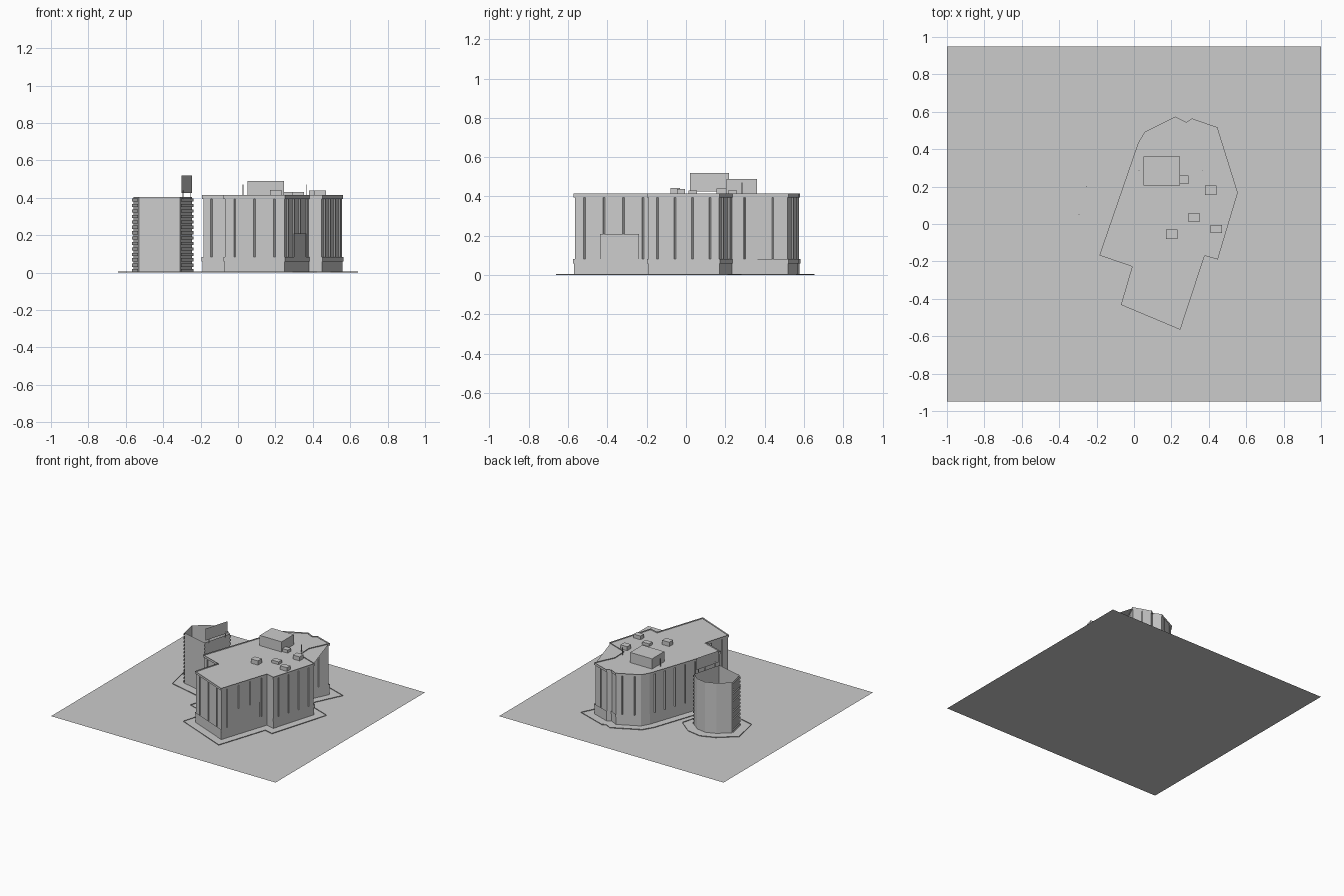
import bpy, bmesh, math
from mathutils import Vector

if "Cube" in bpy.data.objects:
    bpy.data.objects.remove(bpy.data.objects["Cube"])


def make(name, bm):
    me = bpy.data.meshes.new(name)
    bm.to_mesh(me)
    bm.free()
    ob = bpy.data.objects.new(name, me)
    bpy.context.collection.objects.link(ob)
    return ob


def offset(poly, d):
    """Push a counter-clockwise outline outward by d with mitred corners."""
    pts = [Vector(p) for p in poly]
    out = []
    for i, p in enumerate(pts):
        a = (p - pts[i - 1]).normalized()
        b = (pts[(i + 1) % len(pts)] - p).normalized()
        n1, n2 = Vector((a.y, -a.x)), Vector((b.y, -b.x))
        m = n1 + n2
        out.append(p + m * (2 * d / max(m.length_squared, 0.6)))
    return out


def ribbon(bm, pts, z0, z1, closed=True):
    """Upright single-sided wall strip along an outline."""
    low = [bm.verts.new((p[0], p[1], z0)) for p in pts]
    top = [bm.verts.new((p[0], p[1], z1)) for p in pts]
    n = len(pts)
    for i in range(n if closed else n - 1):
        j = (i + 1) % n
        bm.faces.new((low[i], low[j], top[j], top[i]))


def wall(name, pts, z0, z1):
    bm = bmesh.new()
    ribbon(bm, pts, z0, z1)
    return make(name, bm)


def slab(name, pts, z):
    bm = bmesh.new()
    bm.faces.new([bm.verts.new((p[0], p[1], z)) for p in pts])
    bmesh.ops.triangulate(bm, faces=bm.faces[:])
    return make(name, bm)


def box(name, x0, x1, y0, y1, z0, z1):
    bm = bmesh.new()
    bmesh.ops.create_cube(bm, size=1)
    for v in bm.verts:
        v.co = ((x0 + x1) / 2 + v.co.x * (x1 - x0),
                (y0 + y1) / 2 + v.co.y * (y1 - y0),
                (z0 + z1) / 2 + v.co.z * (z1 - z0))
    return make(name, bm)


# Outlines, counter-clockwise
MAIN = [(-.065, -.43), (.245, -.56), (.375, -.165), (.445, -.185), (.55, .165),
        (.375, .23), (.368, .365), (.44, .515), (.31, .56), (.28, .54),
        (.22, .57), (.06, .49), (.025, .43), (-.18, -.165), (-.005, -.225)]
TOWER = [(-.53, .075), (-.31, .02), (-.247, .25), (-.31, .30), (-.39, .315),
         (-.47, .285), (-.558, .21)]

# Ground sheet and low kerbs
slab("ground_sheet", [(-1, -.95), (1, -.95), (1, .95), (-1, .95)], 0)
wall("main_kerb", offset(MAIN, .075), 0, .005)
wall("tower_kerb", offset(TOWER, .075), 0, .005)

# Main block: facade, plinth, ledge, parapet and roof
wall("main_facade", offset(MAIN, .004), 0, .405)
wall("plinth", offset(MAIN, .007), 0, .06)
wall("ledge", offset(MAIN, .011), .06, .083)
wall("parapet", offset(MAIN, .010), .395, .414)
slab("main_roof", offset(MAIN, .004), .408)

# Slim three-sided pilasters spaced along the facade
bm = bmesh.new()
edge = offset(MAIN, .004)
for i, a in enumerate(edge):
    b = edge[(i + 1) % len(edge)]
    t = (b - a).normalized()
    n = Vector((t.y, -t.x))
    count = int((b - a).length / .09)
    for k in range(count):
        c = a.lerp(b, (k + .5) / count)
        ribbon(bm, [c - t * .005, c + n * .007, c + t * .005], .083, .395, False)
make("pilasters", bm)

# Entrance panel on the right-hand wall
bm = bmesh.new()
a, b = edge[1], edge[2]
n = Vector(((b - a).y, -(b - a).x)).normalized() * .009
ribbon(bm, [a.lerp(b, .33) + n, a.lerp(b, .83) + n], .08, .21, False)
make("entrance_panel", bm)

# Rooftop plant boxes
for name, *d in [("plant_room", .05, .245, .205, .36, .49),
                 ("vent_a", .245, .292, .215, .258, .432),
                 ("vent_b", .38, .44, .155, .205, .44),
                 ("vent_c", .29, .352, .013, .056, .43),
                 ("vent_d", .408, .47, -.047, -.005, .438),
                 ("vent_e", .17, .233, -.08, -.03, .442)]:
    box(name, *d[:4], .406, d[4])

# Roof masts
for i, x in enumerate((.027, .365)):
    box(f"mast_{i}", x - .002, x + .002, .283, .287, .406, .47)

# Roofless tower with storey bands on its two side walls
wall("tower_wall", TOWER, 0, .405)
bm = bmesh.new()
out = offset(TOWER, .007)
for k in range(14):
    z = k * .029
    for i, j in ((1, 2), (6, 0)):
        ribbon(bm, [out[i], out[j]], z + .002, z + .019, False)
make("tower_storey_bands", bm)

# Hoarding above the tower on two posts
bm = bmesh.new()
ribbon(bm, [(-.302, .02), (-.246, .22)], .425, .52, False)
make("hoarding", bm)
for i, (x, y) in enumerate(((-.294, .05), (-.252, .2))):
    box(f"hoarding_post_{i}", x - .002, x + .002, y - .002, y + .002, .395, .44)
